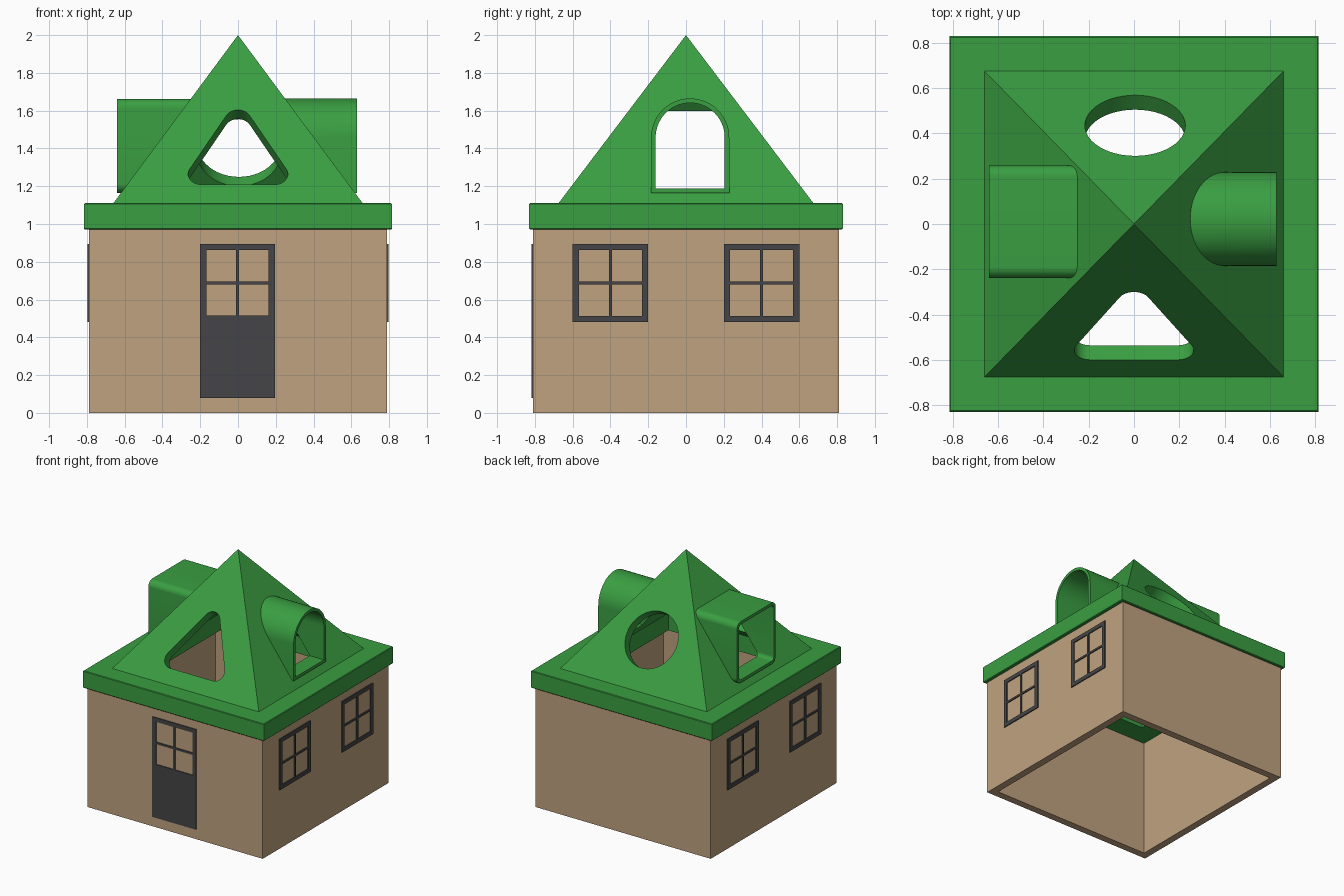
import bpy, bmesh, math
from mathutils import Vector

if "Cube" in bpy.data.objects:
    bpy.data.objects.remove(bpy.data.objects["Cube"])

HX, HY, BASE, APEX = 0.66, 0.675, 1.11, 2.0   # pyramid half sizes, base and tip height


def material(name, rgb):
    m = bpy.data.materials.new(name)
    m.diffuse_color = (*rgb, 1)
    m.use_nodes = True
    m.node_tree.nodes["Principled BSDF"].inputs["Base Color"].default_value = m.diffuse_color
    return m


GREEN = material("roof green", (0.042, 0.345, 0.054))
TAN = material("wall tan", (0.53, 0.365, 0.215))
DARK = material("frame charcoal", (0.06, 0.06, 0.063))


def make(name, bm, mat):
    bmesh.ops.recalc_face_normals(bm, faces=bm.faces)
    me = bpy.data.meshes.new(name)
    bm.to_mesh(me)
    bm.free()
    me.materials.append(mat)
    ob = bpy.data.objects.new(name, me)
    bpy.context.collection.objects.link(ob)
    return ob


def add_prism(bm, pts, origin, u, v, w, d0, d1):
    """Extrude the outline pts, drawn on axes u and v, from d0 to d1 along w."""
    o, u, v, w = map(Vector, (origin, u, v, w))
    a, b = ([bm.verts.new(o + u * p + v * q + w * d) for p, q in pts] for d in (d0, d1))
    bm.faces.new(a)
    bm.faces.new(b)
    for i in range(len(pts)):
        j = (i + 1) % len(pts)
        bm.faces.new((a[i], a[j], b[j], b[i]))


def prism(name, mat, *args):
    bm = bmesh.new()
    add_prism(bm, *args)
    return make(name, bm, mat)


def loft(name, sections, mat, close_bottom=False):
    """Stack rectangular rings (half x, half y, z); a zero size ring is a tip."""
    bm = bmesh.new()
    rings = []
    for hx, hy, z in sections:
        if hx == 0:
            rings.append([bm.verts.new((0, 0, z))] * 4)
        else:
            rings.append([bm.verts.new((sx * hx, sy * hy, z))
                          for sx, sy in ((-1, -1), (1, -1), (1, 1), (-1, 1))])
    for a, b in zip(rings, rings[1:]):
        for i in range(4):
            j = (i + 1) % 4
            bm.faces.new(list(dict.fromkeys((a[i], a[j], b[j], b[i]))))
    if close_bottom:
        bm.faces.new(rings[0])
    return make(name, bm, mat)


def subtract(ob, cutters):
    for c in cutters:
        m = ob.modifiers.new("cut", "BOOLEAN")
        m.operation, m.solver, m.object = "DIFFERENCE", "EXACT", c
    dg = bpy.context.evaluated_depsgraph_get()
    me = bpy.data.meshes.new_from_object(ob.evaluated_get(dg))
    ob.modifiers.clear()
    ob.data = me


def smooth(ob):
    bpy.ops.object.select_all(action="DESELECT")
    ob.select_set(True)
    bpy.context.view_layer.objects.active = ob
    bpy.ops.object.shade_smooth_by_angle(angle=math.radians(30))


def rounded(centres, r, n=10):
    """Counter-clockwise polygon of corner centres, grown by radius r."""
    pts = []
    k = len(centres)
    for i, (x, y) in enumerate(centres):
        px, py = centres[i - 1]
        nx, ny = centres[(i + 1) % k]
        a0 = math.atan2(y - py, x - px) - math.pi / 2
        a1 = math.atan2(ny - y, nx - x) - math.pi / 2
        while a1 < a0:
            a1 += 2 * math.pi
        for s in range(n + 1):
            a = a0 + (a1 - a0) * s / n
            pts.append((x + r * math.cos(a), y + r * math.sin(a)))
    return pts


def arch(cy, cz, r, bottom, n=28):
    return [(cy - r, bottom), (cy + r, bottom)] + [
        (cy + r * math.cos(math.pi * i / n), cz + r * math.sin(math.pi * i / n))
        for i in range(n + 1)]


def box_outline(cy, cz, h, r):
    c = h - r
    return rounded([(cy - c, cz - c), (cy + c, cz - c), (cy + c, cz + c), (cy - c, cz + c)], r)


# ---- walls: four panels with interlocking finger joints at the corners
WX, WY, T, TOP = 0.79, 0.81, 0.06, 0.97
STEP = 0.1155


def finger_panel(half, parity):
    edge = []
    for i in range(9):
        h = half if i % 2 == parity else half - T
        edge += [(h, i * STEP), (h, min((i + 1) * STEP, TOP))]
    return edge + [(-x, z) for x, z in reversed(edge)]


Z = (0, 0, 1)
for s, fb, lr in ((-1, "front", "left"), (1, "back", "right")):
    prism(fb + "_wall", TAN, finger_panel(WX, 0), (0, s * WY, 0), (1, 0, 0), Z, (0, -s, 0), 0, T)
    prism(lr + "_wall", TAN, finger_panel(WY, 1), (s * WX, 0, 0), (0, 1, 0), Z, (-s, 0, 0), 0, T)


# ---- door and windows: thin plates on the walls
def plates(name, rects, origin, u, w):
    bm = bmesh.new()
    for a, b, c, d in rects:
        add_prism(bm, [(a, b), (c, b), (c, d), (a, d)], origin, u, Z, w, -0.001, 0.008)
    make(name, bm, DARK)


def frame(x0, z0, x1, z1, t, sill):
    """Border bars plus a thin cross; sill is the top of the lower bar."""
    cx, cz, h = (x0 + x1) / 2, (sill + z1 - t) / 2, 0.008
    return [(x0, z0, x1, sill), (x0, z1 - t, x1, z1), (x0, sill, x0 + t, z1 - t),
            (x1 - t, sill, x1, z1 - t), (cx - h, sill, cx + h, z1 - t),
            (x0 + t, cz - h, cx - h, cz + h), (cx + h, cz - h, x1 - t, cz + h)]


plates("door", frame(-0.2, 0.08, 0.195, 0.895, 0.033, 0.515), (0, -WY, 0), (1, 0, 0), (0, -1, 0))
for s, side in ((-1, "left"), (1, "right")):
    for y0, place in ((-0.6, "front"), (0.2, "back")):
        plates(f"{side}_{place}_window", frame(y0, 0.48, y0 + 0.4, 0.895, 0.033, 0.513),
               (s * WX, 0, 0), (0, 1, 0), (s, 0, 0))

# ---- roof: overhanging slab and hollow pyramid in one shell
DROP = 0.133
k = (APEX - DROP - BASE) / (APEX - BASE)
inner = [(HX * k, HY * k, 0.97), (HX * k, HY * k, BASE), (0, 0, APEX - DROP)]
roof = loft("roof", inner[::-1] + [(0.81, 0.825, 0.97), (0.815, 0.83, 0.975),
            (0.815, 0.83, 1.105), (0.81, 0.825, BASE), (HX, HY, BASE), (0, 0, APEX)], GREEN)
hollow = loft("hollow_cutter", inner, GREEN, True)

# holes cut square to the front and back slopes, measured down from the tip
L = math.hypot(HY, APEX - BASE)
cy, sz = HY / L, (APEX - BASE) / L
triangle = rounded([(-0.194, -0.923), (0.194, -0.923), (0, -0.567)], 0.07)
circle = [(0.005 + 0.222 * math.cos(i * math.pi / 24), -0.72 + 0.222 * math.sin(i * math.pi / 24))
          for i in range(48)]
cutters = [hollow]
holes = [prism("hole_cutter", GREEN, pts, (0, 0, APEX), (1, 0, 0), (0, -s * cy, sz),
               (0, s * sz, cy), -0.14, 0.1)
         for pts, s in ((triangle, -1), (circle, 1))]

# tubes through the side slopes: arch on the right, rounded box on the left
tubes = (("arch_tube", arch(0.022, 1.458, 0.207, 1.165), arch(0.022, 1.458, 0.183, 1.189), 1, 0.1, 0.63),
         ("box_tube", box_outline(0.01, 1.413, 0.249, 0.05), box_outline(0.01, 1.413, 0.225, 0.03),
          -1, 0.2, 0.64))
for name, outer, inside, s, x0, x1 in tubes:
    axes = ((0, 0, 0), (0, 1, 0), Z, (s, 0, 0))
    tube = prism(name, GREEN, outer, *axes, x0, x1)
    bore = prism("bore_cutter", GREEN, inside, *axes, x0 - 0.05, x1 + 0.05)
    holes.append(prism("socket_cutter", GREEN, outer, *axes, x0, x1 + 0.05))
    subtract(tube, [bore, hollow])
    smooth(tube)
    cutters.append(bore)

subtract(roof, holes)
smooth(roof)
for c in cutters + holes:
    bpy.data.objects.remove(c)
